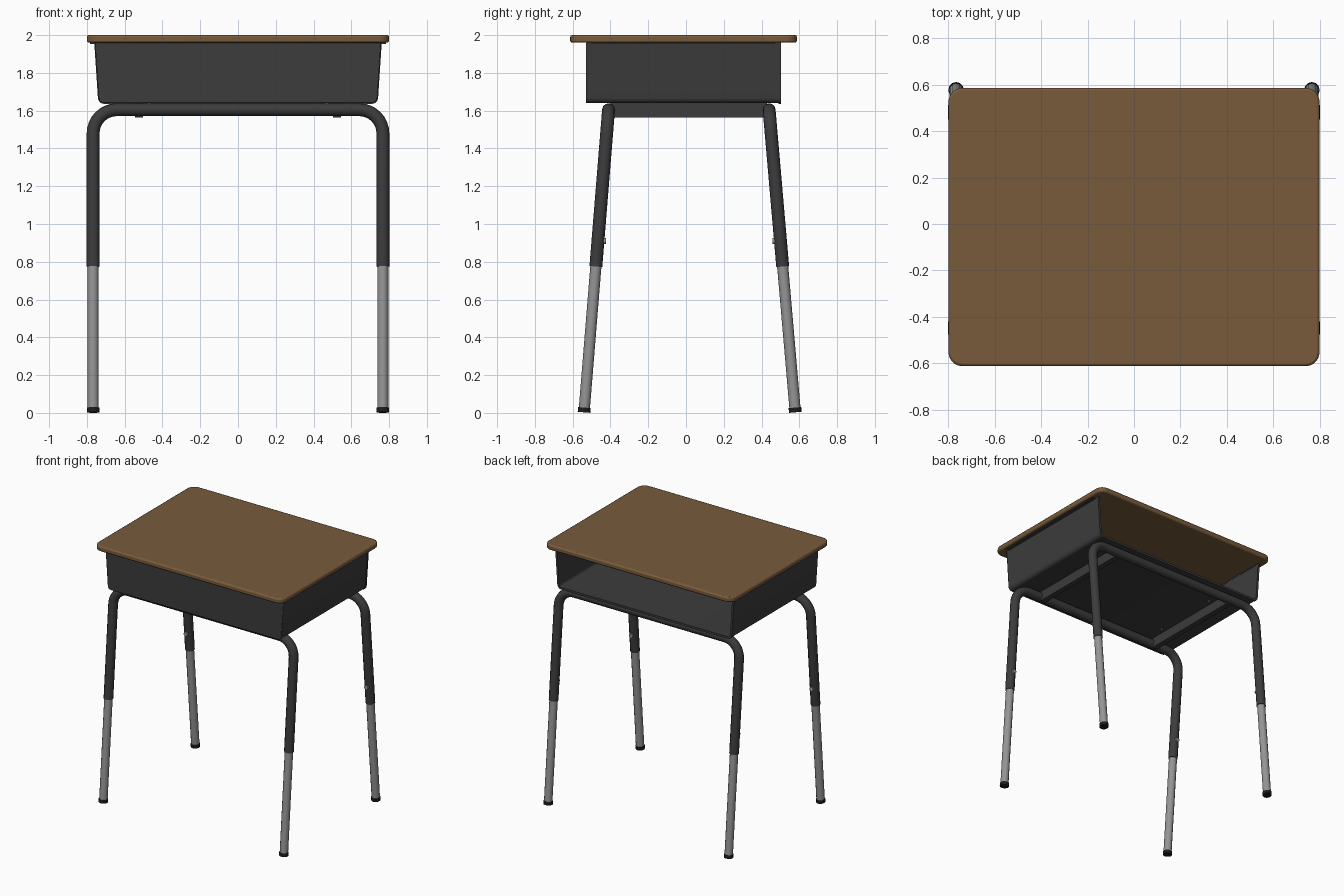
import bpy, bmesh, math
from mathutils import Vector

if "Cube" in bpy.data.objects:
    bpy.data.objects.remove(bpy.data.objects["Cube"])


def material(name, rgb):
    m = bpy.data.materials.new(name)
    m.diffuse_color = (*rgb, 1)
    m.use_nodes = True
    m.node_tree.nodes["Principled BSDF"].inputs["Base Color"].default_value = m.diffuse_color
    return m


BROWN = material("wood brown", (0.19, 0.105, 0.045))
DARK = material("dark grey metal", (0.045, 0.045, 0.045))
SILVER = material("silver metal", (0.30, 0.30, 0.30))
BLACK = material("black rubber", (0.012, 0.012, 0.012))


def finish(name, mesh, mat, bevel=0, segments=2, angle=35):
    mesh.materials.clear()
    mesh.materials.append(mat)
    ob = bpy.data.objects.new(name, mesh)
    bpy.context.collection.objects.link(ob)
    if bevel:
        b = ob.modifiers.new("bevel", "BEVEL")
        b.width, b.segments, b.limit_method = bevel, segments, "ANGLE"
        b.angle_limit = math.radians(40)
    bpy.ops.object.select_all(action="DESELECT")
    ob.select_set(True)
    bpy.context.view_layer.objects.active = ob
    bpy.ops.object.shade_smooth_by_angle(angle=math.radians(angle))
    return ob


def prism(name, points, offset, mat, **kw):
    """Closed outline of 3D points, extruded along offset."""
    bm = bmesh.new()
    face = bm.faces.new([bm.verts.new(p) for p in points])
    ext = bmesh.ops.extrude_face_region(bm, geom=[face], use_keep_orig=True)
    verts = [v for v in ext["geom"] if isinstance(v, bmesh.types.BMVert)]
    bmesh.ops.translate(bm, vec=Vector(offset), verts=verts)
    bmesh.ops.recalc_face_normals(bm, faces=bm.faces)
    mesh = bpy.data.meshes.new(name)
    bm.to_mesh(mesh)
    bm.free()
    return finish(name, mesh, mat, **kw)


def box(name, x0, x1, y0, y1, z0, z1, mat, **kw):
    pts = [(x0, y0, z0), (x1, y0, z0), (x1, y1, z0), (x0, y1, z0)]
    return prism(name, pts, (0, 0, z1 - z0), mat, **kw)


def tube(name, points, radius, mat):
    """Round capped tube swept along a path."""
    cu = bpy.data.curves.new(name, "CURVE")
    cu.dimensions = "3D"
    cu.bevel_depth, cu.bevel_resolution, cu.use_fill_caps = radius, 4, True
    sp = cu.splines.new("POLY")
    sp.points.add(len(points) - 1)
    for p, co in zip(sp.points, points):
        p.co = (*co, 1)
    tmp = bpy.data.objects.new("path", cu)
    bpy.context.collection.objects.link(tmp)
    bpy.context.view_layer.update()
    deps = bpy.context.evaluated_depsgraph_get()
    mesh = bpy.data.meshes.new_from_object(tmp.evaluated_get(deps))
    bpy.data.objects.remove(tmp)
    return finish(name, mesh, mat)


def arc(cx, cy, r, a0, a1, n=6):
    steps = [math.radians(a0 + (a1 - a0) * i / n) for i in range(n + 1)]
    return [(cx + r * math.cos(a), cy + r * math.sin(a)) for a in steps]


# desk top: rounded rectangle with softened edges
R = 0.06
outline = []
for cx, cy, a in ((0.8 - R, 0.587 - R, 0), (R - 0.8, 0.587 - R, 90),
                  (R - 0.8, R - 0.613, 180), (0.8 - R, R - 0.613, 270)):
    outline += arc(cx, cy, R, a, a + 90)
prism("desk_top", [(x, y, 1.96) for x, y in outline], (0, 0, 0.04), BROWN, bevel=0.01)


# book box: tapered U sheet, open at the back
def u_outline(inset, top=1.96):
    r = max(0.03 - inset, 0.012)
    w, z = 0.738 - inset, 1.64 + inset
    right = arc(w - r, z + r, r, -90, 0) + [(0.757 - inset, top)]
    return [(-x, h) for x, h in reversed(right)] + right


def u_sheet(name, outer, inner, y0, y1):
    pts = u_outline(outer) + u_outline(inner)[::-1]
    prism(name, [(x, y0, z) for x, z in pts], (0, y1 - y0, 0), DARK)


u_sheet("book_box_shell", 0, 0.01, -0.52, 0.495)
u_sheet("book_box_back_hem", -0.004, 0.012, 0.49, 0.503)
prism("book_box_front", [(x, -0.53, z) for x, z in u_outline(0)], (0, 0.014, 0),
      DARK, bevel=0.005)
for side, s in (("right", 1), ("left", -1)):
    x0, x1 = sorted((s * 0.745, s * 0.783))
    box(f"{side}_mounting_flange", x0, x1, -0.5, 0.47, 1.952, 1.961, DARK)

    # support rail under the box, with its screws
    box(f"{side}_support_rail", s * 0.525 - 0.021, s * 0.525 + 0.021,
        -0.40, 0.43, 1.565, 1.642, DARK)
    for i, y in enumerate((-0.25, 0.28)):
        tube(f"{side}_rail_screw_{i + 1}",
             [(s * 0.47, y, 1.645), (s * 0.47, y, 1.634)], 0.009, SILVER)

# leg frames: a splayed upside-down U tube at the front and the back
TOP, X, BEND = 1.605, 0.767, 0.125
for end, y_top, slope in (("front", -0.41, -0.081), ("back", 0.44, 0.0866)):
    def at(x, z):
        return Vector((x, y_top + slope * (TOP - z), z))

    half = [(X, 0.775)] + arc(X - BEND, TOP - BEND, BEND, 0, 90, 8)
    path = half + [(-x, z) for x, z in reversed(half)]
    tube(f"{end}_leg_frame", [at(x, z) for x, z in path], 0.034, DARK)
    for side, s in (("right", 1), ("left", -1)):
        tube(f"{end}_{side}_leg_extension", [at(s * X, 0.8), at(s * X, 0.015)], 0.0295, SILVER)
        tube(f"{end}_{side}_foot", [at(s * X, 0.028), at(s * X, 0.003)], 0.0335, BLACK)
        # height adjustment screw on the inner face of the leg
        p = at(s * X, 0.91)
        d = Vector((0, -math.copysign(1, slope), 0))
        tube(f"{end}_{side}_height_screw", [p + d * 0.03, p + d * 0.043], 0.016, SILVER)
